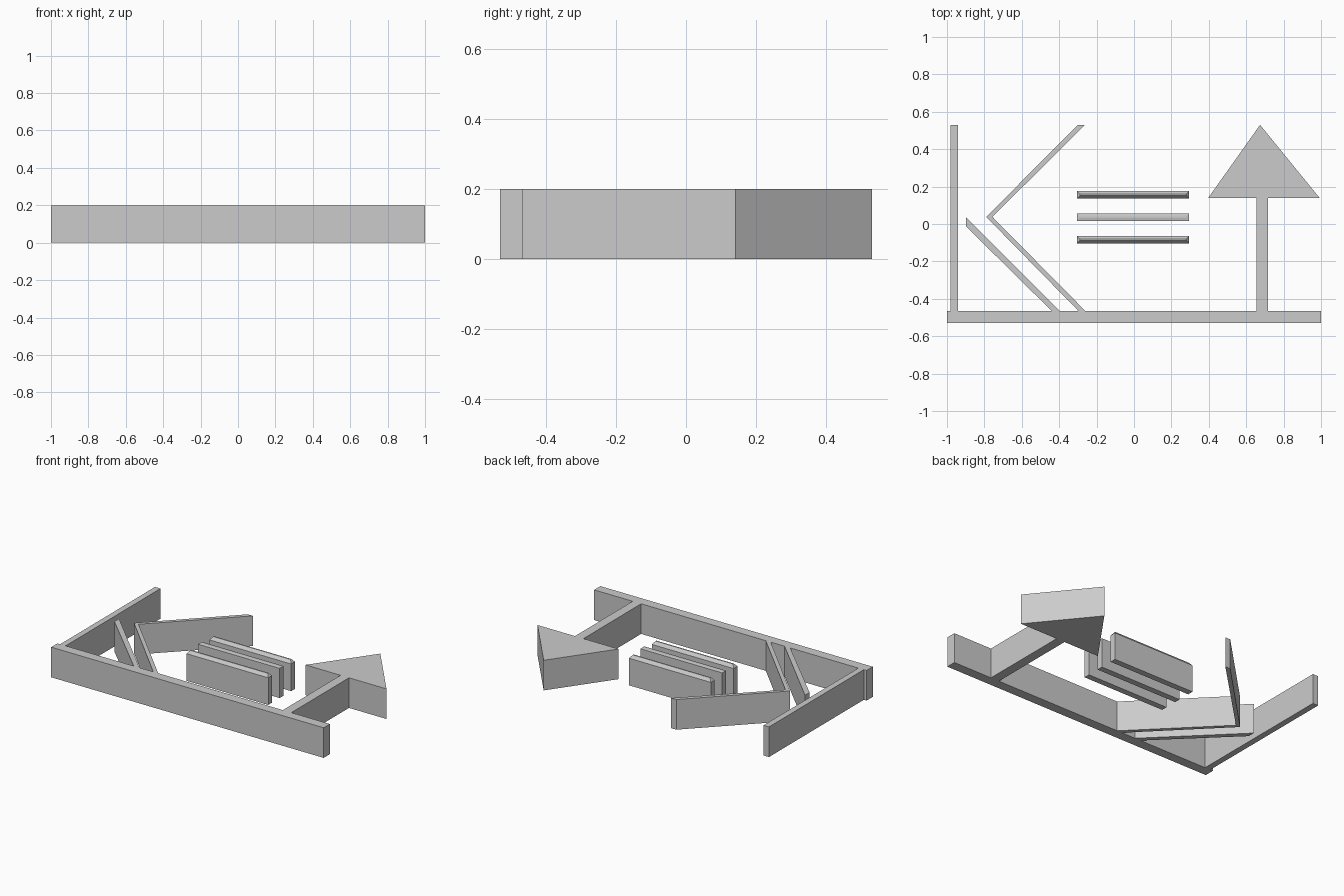
import bpy
import bmesh

HEIGHT = 0.2

cube = bpy.data.objects.get("Cube")
if cube:
    bpy.data.objects.remove(cube, do_unlink=True)

# Single matte grey
grey = bpy.data.materials.new("plain grey")
grey.use_nodes = True
grey.diffuse_color = (0.6, 0.6, 0.6, 1)
grey.node_tree.nodes["Principled BSDF"].inputs["Base Color"].default_value = grey.diffuse_color


def finish(name, bm):
    bmesh.ops.recalc_face_normals(bm, faces=bm.faces)
    mesh = bpy.data.meshes.new(name)
    bm.to_mesh(mesh)
    bm.free()
    mesh.materials.append(grey)
    obj = bpy.data.objects.new(name, mesh)
    bpy.context.collection.objects.link(obj)
    return obj


def extrude_outline(name, points, height=HEIGHT):
    """Raise a flat outline from the ground into a prism."""
    bm = bmesh.new()
    face = bm.faces.new([bm.verts.new((x, y, 0)) for x, y in points])
    raised = bmesh.ops.extrude_face_region(bm, geom=[face])["geom"]
    verts = [v for v in raised if isinstance(v, bmesh.types.BMVert)]
    bmesh.ops.translate(bm, verts=verts, vec=(0, 0, height))
    return finish(name, bm)


def wall(name, x0, x1, y0, y1):
    return extrude_outline(name, [(x0, y0), (x1, y0), (x1, y1), (x0, y1)])


def hipped_bar(name, x0, x1, y0, y1, slope):
    """Upright bar whose top edges slope in to a narrow crest."""
    bm = bmesh.new()
    inset = 0.016
    rings = []
    for z, d in ((0, 0), (HEIGHT - slope, 0), (HEIGHT, inset)):
        corners = [(x0 + d, y0 + d), (x1 - d, y0 + d), (x1 - d, y1 - d), (x0 + d, y1 - d)]
        rings.append([bm.verts.new((x, y, z)) for x, y in corners])
    bm.faces.new(rings[0])
    bm.faces.new(rings[-1])
    for low, high in zip(rings, rings[1:]):
        for i in range(4):
            j = (i + 1) % 4
            bm.faces.new((low[i], low[j], high[j], high[i]))
    return finish(name, bm)


# Long front wall and the upright side wall
BACK = 0.53
JOIN = -0.465
wall("base_wall", -1, 1, -BACK, JOIN)
wall("side_wall", -0.98, -0.94, JOIN, BACK)

# Angled walls
extrude_outline("chevron_wall", [
    (-0.30, BACK), (-0.79, 0.038), (-0.297, JOIN),
    (-0.26, JOIN), (-0.757, 0.038), (-0.262, BACK)])
extrude_outline("diagonal_wall", [
    (-0.898, 0.035), (-0.898, -0.013), (-0.44, JOIN), (-0.398, JOIN)])

# Arrow
wall("arrow_stem", 0.655, 0.717, JOIN, 0.14)
extrude_outline("arrow_head", [(0.397, 0.14), (0.992, 0.14), (0.674, BACK)])

# Three parallel bars
for name, y, slope in (("front_bar", -0.084, 0.02),
                       ("middle_bar", 0.036, 0.003),
                       ("back_bar", 0.156, 0.02)):
    hipped_bar(name, -0.305, 0.295, y - 0.02, y + 0.02, slope)
